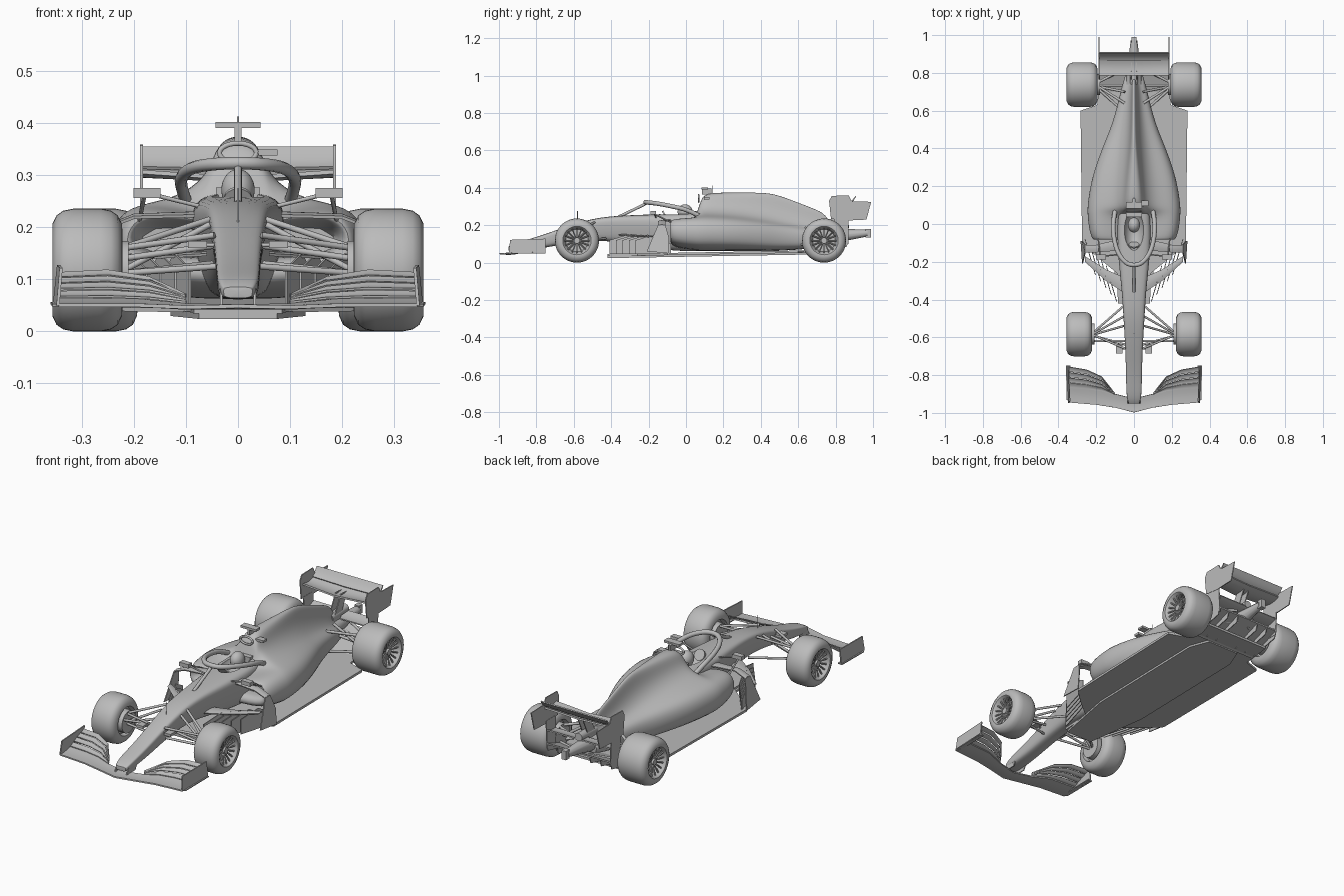
import bpy, bmesh, math
from mathutils import Vector, Matrix

old = bpy.data.objects.get("Cube")
if old:
    bpy.data.objects.remove(old, do_unlink=True)

grey = bpy.data.materials.new("plain_grey")
grey.use_nodes = True
grey.diffuse_color = (0.5, 0.5, 0.5, 1)
grey.node_tree.nodes["Principled BSDF"].inputs["Base Color"].default_value = (0.5, 0.5, 0.5, 1)
parts = []


def register(name, data):
    ob = bpy.data.objects.new(name, data)
    bpy.context.scene.collection.objects.link(ob)
    data.materials.append(grey)
    parts.append(ob)
    return ob


def finish(name, bm, mirror=False):
    bmesh.ops.recalc_face_normals(bm, faces=bm.faces)
    me = bpy.data.meshes.new(name)
    bm.to_mesh(me)
    bm.free()
    ob = register(name, me)
    if mirror:
        ob.modifiers.new("mirror", 'MIRROR')
    return ob


def loft(name, rings):
    """Closed skin through (y, half section) rings, smoothed by subdivision."""
    bm = bmesh.new()
    crease = bm.edges.layers.float.new("crease_edge")
    loops = []
    for y, half in rings:
        pts = half + [(-x, z) for x, z in reversed(half)]
        loops.append([bm.verts.new((x, y, z)) for x, z in pts])
    n = len(loops[0])
    for a, b in zip(loops, loops[1:]):
        for i in range(n):
            j = (i + 1) % n
            bm.faces.new((a[i], a[j], b[j], b[i]))
    for end in (loops[0], loops[-1]):
        for e in bm.faces.new(end).edges:
            e[crease] = 0.8
    ob = finish(name, bm)
    ob.modifiers.new("smooth", 'SUBSURF').levels = 2
    return ob


def plate(name, pts, thick, mirror=True):
    """Flat polygon extruded along the thick vector."""
    bm = bmesh.new()
    f = bm.faces.new([bm.verts.new(p) for p in pts])
    new = bmesh.ops.extrude_face_region(bm, geom=[f])["geom"]
    bmesh.ops.translate(bm, vec=Vector(thick), verts=[v for v in new if isinstance(v, bmesh.types.BMVert)])
    return finish(name, bm, mirror)


def box(name, centre, size, mirror=False):
    bm = bmesh.new()
    bmesh.ops.create_cube(bm, size=1, matrix=Matrix.Translation(centre) @ Matrix.Diagonal((*size, 1)))
    return finish(name, bm, mirror)


def add_rod(bm, a, b, r, r2=None, seg=10):
    a, b = Vector(a), Vector(b)
    turn = (b - a).to_track_quat('Z', 'Y').to_matrix().to_4x4()
    bmesh.ops.create_cone(bm, cap_ends=True, segments=seg, radius1=r, radius2=r if r2 is None else r2,
                          depth=(b - a).length, matrix=Matrix.Translation((a + b) / 2) @ turn)


def rods(name, pairs, r, mirror=True, seg=10):
    bm = bmesh.new()
    for a, b in pairs:
        add_rod(bm, a, b, r, seg=seg)
    return finish(name, bm, mirror)


def ball(name, centre, size):
    bm = bmesh.new()
    bmesh.ops.create_uvsphere(bm, u_segments=32, v_segments=20, radius=1,
                              matrix=Matrix.Translation(centre) @ Matrix.Diagonal((*size, 1)))
    return finish(name, bm)


def wing(name, sections, thick, sag):
    """Cambered blade through (x, front y, front z, rear y, rear z) sections, mirrored."""
    bm = bmesh.new()
    rows = []
    for x, y0, z0, y1, z1 in sections:
        row = []
        for k in range(7):
            t = k / 6
            row.append(bm.verts.new((x, y0 + (y1 - y0) * t, z0 + (z1 - z0) * t - sag * math.sin(math.pi * t))))
        rows.append(row)
    for a, b in zip(rows, rows[1:]):
        for k in range(6):
            bm.faces.new((a[k], a[k + 1], b[k + 1], b[k]))
    ob = finish(name, bm, True)
    ob.modifiers.new("thickness", 'SOLIDIFY').thickness = thick
    return ob


def tube(name, pts, r):
    cu = bpy.data.curves.new(name, 'CURVE')
    cu.dimensions = '3D'
    cu.bevel_depth, cu.bevel_resolution, cu.use_fill_caps = r, 3, True
    sp = cu.splines.new('NURBS')
    sp.points.add(len(pts) - 1)
    for p, co in zip(sp.points, pts):
        p.co = (*co, 1)
    sp.order_u, sp.use_endpoint_u, sp.resolution_u = 3, True, 6
    return register(name, cu)


# Nose and survival cell
def cell(y, wb, wt, zb, zt):
    h = zt - zb
    return y, [(wb * .6, zb), (wb, zb + .15 * h), (wt, zb + .65 * h), (wt, zt - .1 * h), (wt * .7, zt)]

chassis = loft("nose_and_chassis", [cell(*s) for s in (
    (-.95, .028, .028, .064, .085), (-.92, .04, .04, .06, .105), (-.8, .04, .042, .07, .135),
    (-.65, .042, .046, .1, .19), (-.5, .045, .056, .12, .238), (-.36, .05, .064, .11, .252),
    (-.2, .06, .082, .08, .258), (-.05, .07, .092, .06, .262), (.085, .07, .082, .06, .268))])

# Cockpit opening cut from the cell
cutter = ball("cockpit_cutter", (0, -.035, .29), (.056, .115, .075))
cutter.hide_render = True
parts.remove(cutter)
cut = chassis.modifiers.new("cockpit", 'BOOLEAN')
cut.operation, cut.object, cut.solver = 'DIFFERENCE', cutter, 'EXACT'


# Sidepods flowing into the engine cover and tail; the first two rings form the inlet ducts
def shell(y, w, zb, zs, wt, zt):
    h, up, d = zs - zb, zt - zs, w - wt
    return y, [(.78 * w, zb), (w, zb + .3 * h), (1.02 * w, zb + .72 * h), (.87 * w, zs),
               (wt + .38 * d, zs + .1 * up), (wt + .08 * d, zs + .45 * up), (wt, zt - .15 * up), (wt * .5, zt)]

loft("sidepods_and_engine_cover", [shell(*s) for s in (
    (-.02, .185, .14, .2, .07, .19), (-.075, .2, .14, .215, .07, .2), (-.09, .215, .095, .228, .075, .205),
    (-.04, .236, .075, .238, .075, .208), (.05, .245, .062, .243, .07, .215),
    (.078, .245, .06, .243, .045, .35), (.12, .243, .06, .242, .045, .374), (.25, .222, .06, .235, .035, .376),
    (.4, .168, .06, .215, .02, .375), (.47, .138, .06, .203, .015, .369), (.56, .105, .065, .19, .012, .337),
    (.68, .075, .075, .17, .01, .29), (.75, .058, .085, .155, .008, .262), (.79, .045, .1, .14, .008, .17))])
rim = [(.036 * math.cos(a), .068, .343 + .019 * math.sin(a)) for a in (math.tau * k / 16 for k in range(17))]
tube("roof_intake_lip", rim, .005)

# Driver and halo
ball("helmet", (0, -.005, .272), (.032, .04, .04))
box("headrest", (0, .062, .262), (.085, .05, .03))
rods("steering_wheel", [((0, -.115, .25), (0, -.108, .254))], .028, False, 20)
side = [(.1, .07, .25), (.111, .01, .282), (.108, -.07, .3), (.088, -.15, .316), (.045, -.208, .322)]
tube("halo_hoop", side + [(0, -.22, .324)] + [(-x, y, z) for x, y, z in reversed(side)], .012)
tube("halo_pillar", [(0, -.21, .318), (0, -.26, .292), (0, -.36, .245)], .008)

# Roof camera, antennas, nose cameras, mirrors
box("roof_camera", (0, .1, .397), (.087, .035, .011))
box("roof_camera_stalk", (0, .11, .38), (.014, .05, .03))
box("side_camera", (.055, .11, .344), (.042, .03, .012))
rods("antennas", [((0, .14, .37), (0, .14, .413)), ((0, -.58, .2), (0, -.58, .275))], .002, False)
box("nose_camera", (.078, -.66, .167), (.036, .05, .013), True)
rods("nose_camera_stalk", [((.03, -.66, .165), (.075, -.66, .167))], .004)
box("mirror", (.175, -.175, .266), (.052, .028, .02), True)
rods("mirror_stay", [((.07, -.16, .24), (.16, -.17, .262)), ((.18, -.17, .26), (.19, -.07, .21))], .004)

# Floor, plank and diffuser
half = [(.085, -.42), (.09, -.26), (.2, -.17), (.275, -.1), (.283, .6), (.195, .63), (.18, .79)]
outline = half + [(-x, y) for x, y in reversed(half)]
plate("floor", [(x, y, .034 + .018 * (y + .42)) for x, y in outline], (0, 0, .012), False)
plate("plank", [(x, y, .024 + .018 * (y + .42)) for x, y in ((.075, -.42), (.13, -.1), (.13, .58), (.09, .68),
      (-.09, .68), (-.13, .58), (-.13, -.1), (-.075, -.42))], (0, 0, .012), False)
plate("diffuser", [(.18, .68, .05), (.18, .87, .12), (-.18, .87, .12), (-.18, .68, .05)], (0, 0, .008), False)
for x in (.06, .12, .178):
    plate("diffuser_strake", [(x, .7, .05), (x, .86, .085), (x, .87, .125), (x, .7, .065)], (.004, 0, 0))

# Bargeboards and sidepod deflectors
for i in range(5):
    x, y = .09 + i * .028, -.41 + i * .035
    plate("bargeboard", [(x, y, .045), (x + .055, y + .19, .045), (x + .055, y + .19, .1), (x + .03, y + .1, .15),
                         (x, y, .12)], (.004, 0, 0))
wing("bargeboard_bridge", [(.06, -.36, .15, -.28, .15), (.15, -.3, .145, -.24, .145), (.26, -.2, .14, -.17, .14)], .005, -.004)
plate("sidepod_deflector", [(.27, -.21, .06), (.278, -.09, .05), (.272, -.09, .13), (.255, -.11, .2), (.255, -.15, .2)],
      (.005, 0, 0))
wing("deflector_arm", [(.075, -.14, .225, -.08, .23), (.2, -.15, .222, -.11, .225), (.258, -.15, .2, -.11, .2)], .006, -.003)

# Front wing
wing("front_wing_main", [(0, -.997, .052, -.925, .052), (.1, -.972, .05, -.9, .054),
                         (.2, -.957, .054, -.87, .064), (.345, -.945, .054, -.86, .064)], .007, .003)
roots = [(.1, -.905, .054), (.17, -.885, .062), (.25, -.875, .065), (.343, -.868, .064)]
tips = [(-.895, .068), (-.805, .1), (-.768, .113), (-.752, .108)]
for i in range(4):
    a, b = i / 4, (i + .9) / 4
    wing("front_wing_flap", [(x, y + (ty - y) * a, z + (tz - z) * a + .004, y + (ty - y) * b, z + (tz - z) * b + .004)
                             for (x, y, z), (ty, tz) in zip(roots, tips)], .004, .002)
plate("front_endplate", [(.343, -.948, .05), (.35, -.75, .05), (.342, -.75, .128), (.337, -.94, .122)], (.006, 0, 0))
plate("front_footplate", [(.335, -.945, .048), (.357, -.93, .048), (.36, -.75, .052), (.335, -.75, .052)], (0, 0, .005))
plate("nose_pylon", [(.03, -.95, .05), (.03, -.88, .05), (.03, -.86, .085), (.03, -.93, .085)], (.005, 0, 0))

# Rear wing, supports and tail structure
wing("rear_wing_main", [(0, .785, .29, .885, .302), (.1, .785, .297, .885, .306), (.187, .785, .303, .885, .308)], .008, .01)
wing("rear_wing_flap", [(0, .868, .308, .91, .352), (.187, .868, .312, .91, .352)], .006, .006)
plate("rear_endplate", [(.183, y, z) for y, z in ((.775, .235), (.765, .33), (.78, .357), (.87, .359), (.885, .328),
      (.99, .325), (.965, .23), (.86, .225))], (.005, 0, 0))
plate("endplate_leg", [(.176, .8, .1), (.176, .87, .1), (.182, .87, .24), (.182, .79, .24)], (.005, 0, 0))
plate("rear_wing_pillar", [(.012, .74, .17), (.012, .8, .17), (.012, .86, .3), (.012, .81, .3)], (.005, 0, 0))
wing("beam_wing", [(0, .8, .175, .87, .19), (.178, .8, .175, .87, .19)], .006, .005)
bm = bmesh.new()
add_rod(bm, (0, .74, .14), (0, .97, .158), .045, .018, 12)
finish("crash_structure", bm)
box("rain_light", (0, .975, .158), (.026, .03, .045))
rods("exhaust", [((0, .74, .2), (0, .87, .205))], .02, False, 20)


# Wheels: turned tyre and rim, spokes, nut
def wheel(name, y, x0, x1, r):
    prof = [(x0 + .02, 0), (x0 + .02, .064), (x0, .072), (x0 + .001, r - .03), (x0 + .009, r - .013), (x0 + .022, r - .004),
            (x0 + .042, r), (x1 - .042, r), (x1 - .022, r - .004), (x1 - .009, r - .013), (x1 - .001, r - .03),
            (x1 - .002, .076), (x1 - .008, .07), (x1 - .045, .06), (x1 - .045, 0)]
    bm = bmesh.new()
    vs = [bm.verts.new((x, y, r + d)) for x, d in prof]
    es = [bm.edges.new(p) for p in zip(vs, vs[1:])]
    bmesh.ops.spin(bm, geom=vs + es, cent=(0, y, r), axis=(1, 0, 0), angle=math.tau, steps=48)
    bmesh.ops.remove_doubles(bm, verts=bm.verts, dist=.0002)
    finish(name + "_tyre", bm, True)
    spokes = []
    for k in range(16):
        a = math.tau * k / 16
        c, s = math.cos(a), math.sin(a)
        spokes.append(((x1 - .03, y + .012 * c, r + .012 * s), (x1 - .016, y + .068 * c, r + .068 * s)))
    rods(name + "_spokes", spokes, .004, seg=6)
    rods(name + "_hub", [((x1 - .05, y, r), (x1 - .016, y, r))], .016, seg=16)
    rods(name + "_brake_drum", [((x0 - .012, y, r), (x0 + .03, y, r))], .056, seg=24)

wheel("front_wheel", -.583, .222, .358, .118)
wheel("rear_wheel", .738, .193, .358, .118)

# Suspension
rods("front_suspension", [((.045, -.66, .185), (.222, -.585, .16)), ((.055, -.49, .215), (.222, -.585, .16)),
     ((.04, -.64, .125), (.222, -.59, .112)), ((.05, -.43, .13), (.222, -.58, .112)),
     ((.055, -.54, .205), (.215, -.585, .12)), ((.045, -.62, .165), (.222, -.62, .14))], .006)
rods("rear_suspension", [((.05, .64, .185), (.2, .735, .162)), ((.035, .83, .175), (.2, .745, .162)),
     ((.06, .6, .1), (.2, .725, .085)), ((.03, .83, .11), (.2, .745, .085)),
     ((.05, .7, .2), (.2, .73, .1)), ((.03, .735, .13), (.2, .735, .118))], .007)

# Bake modifiers and curves, drop the cutter, shade
bpy.ops.object.select_all(action='DESELECT')
for ob in parts:
    ob.select_set(True)
bpy.context.view_layer.objects.active = chassis
bpy.ops.object.convert(target='MESH')
bpy.data.objects.remove(cutter, do_unlink=True)
bpy.ops.object.shade_smooth_by_angle(angle=math.radians(38))
